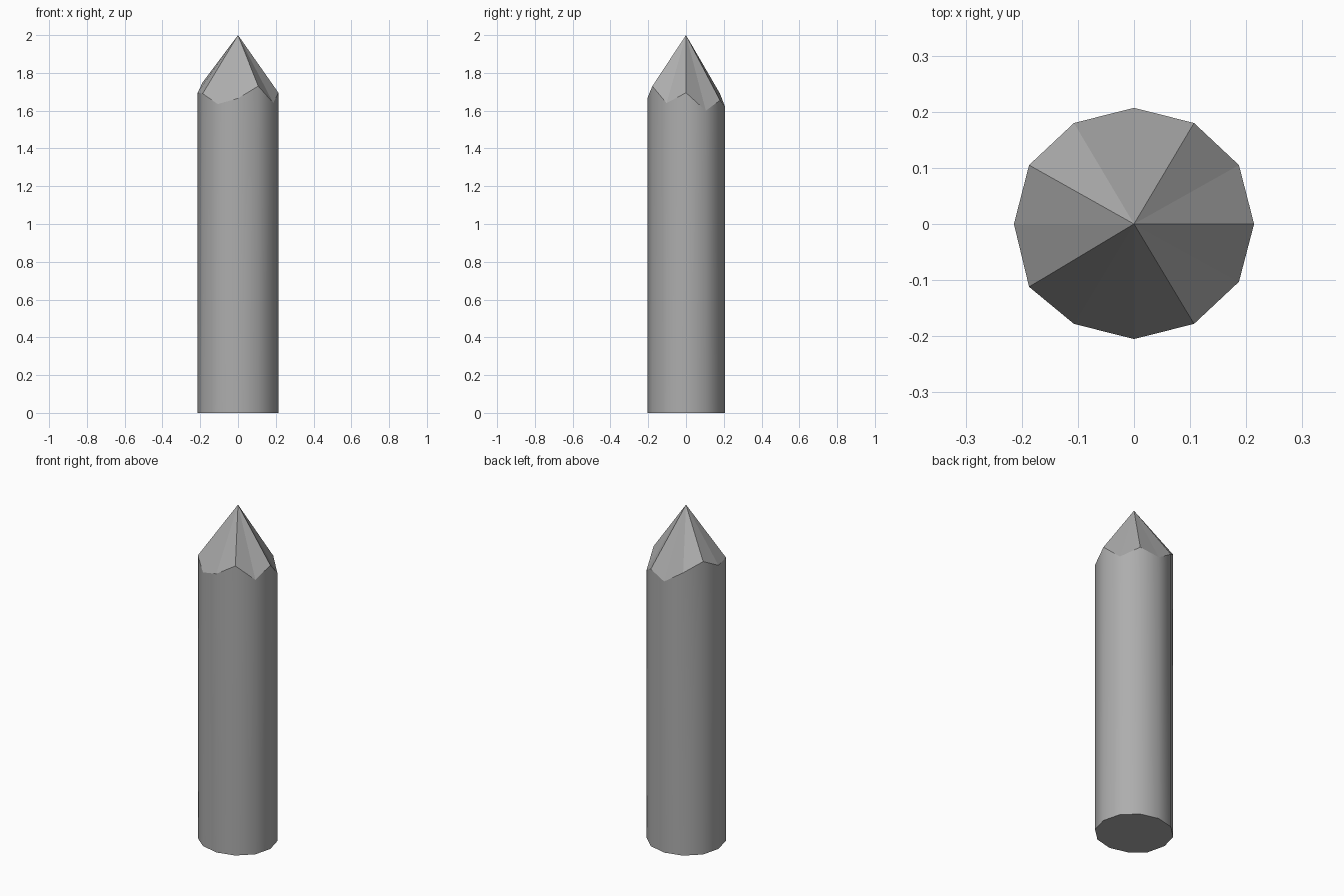
import bpy, bmesh, math

if "Cube" in bpy.data.objects:
    bpy.data.objects.remove(bpy.data.objects["Cube"])

# Twelve-sided outline (x, y) with the height where the cut tip meets each side edge
RIM = [(0.214, 0, 1.695), (0.187, 0.105, 1.60), (0.107, 0.18, 1.655),
       (0, 0.207, 1.62), (-0.107, 0.18, 1.69), (-0.187, 0.105, 1.75),
       (-0.214, 0, 1.695), (-0.187, -0.112, 1.69), (-0.107, -0.178, 1.635),
       (0, -0.205, 1.665), (0.107, -0.178, 1.73), (0.187, -0.103, 1.64)]

bm = bmesh.new()
base = [bm.verts.new((x, y, 0)) for x, y, z in RIM]
rim = [bm.verts.new(p) for p in RIM]
apex = bm.verts.new((0, 0, 2))

# Post sides and hewn tip facets
for i in range(len(RIM)):
    j = (i + 1) % len(RIM)
    bm.faces.new((base[i], base[j], rim[j], rim[i]))
    bm.faces.new((rim[i], rim[j], apex))
# Flat bottom
bm.faces.new(base[::-1])
bm.normal_update()

mesh = bpy.data.meshes.new("wooden_stake")
bm.to_mesh(mesh)
bm.free()
stake = bpy.data.objects.new("wooden_stake", mesh)
bpy.context.collection.objects.link(stake)

# Dark grey surface
grey = bpy.data.materials.new("dark_grey")
grey.diffuse_color = (0.42, 0.42, 0.42, 1)
grey.use_nodes = True
grey.node_tree.nodes["Principled BSDF"].inputs["Base Color"].default_value = grey.diffuse_color
mesh.materials.append(grey)

# Smooth round the post, flat facets on the cut tip
bpy.context.view_layer.objects.active = stake
stake.select_set(True)
bpy.ops.object.shade_smooth_by_angle(angle=math.radians(45))
for face in mesh.polygons:
    if len(face.vertices) == 3:
        face.use_smooth = False
